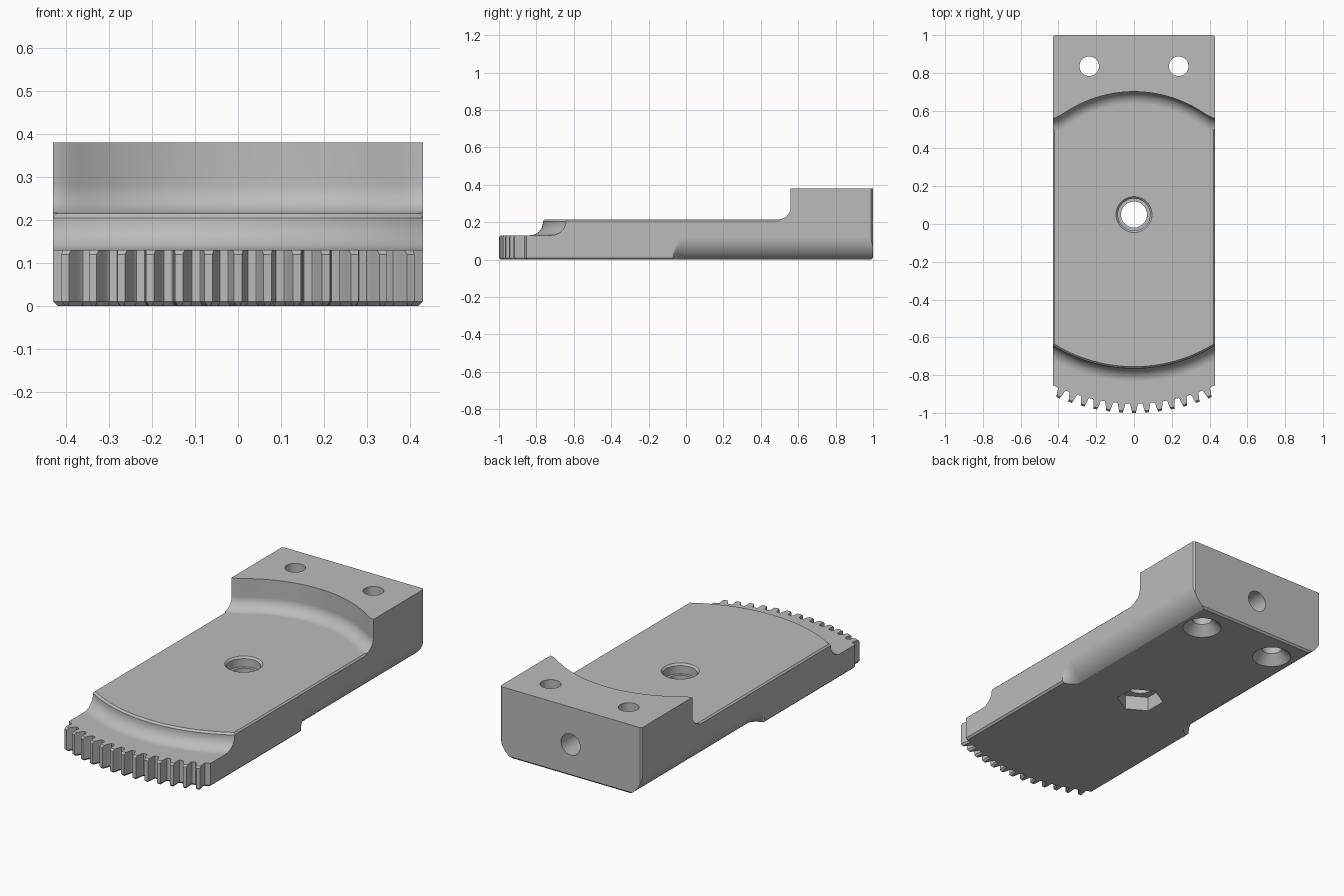
import bpy, bmesh, math
from math import sin, cos, pi, radians, sqrt

if "Cube" in bpy.data.objects:
    bpy.data.objects.remove(bpy.data.objects["Cube"])

PY = 0.05          # pivot hole centre on y; all arcs share it
HALF = 0.43        # half width of the plate
TOP, FLOOR, LIP = 0.38, 0.215, 0.13

grey = bpy.data.materials.new("grey_metal")
grey.diffuse_color = (0.5, 0.5, 0.5, 1)
grey.use_nodes = True
grey.node_tree.nodes["Principled BSDF"].inputs["Base Color"].default_value = grey.diffuse_color


def loft(name, loops):
    """Closed solid skinned through equal-length loops, capped at both ends."""
    bm = bmesh.new()
    rings = [[bm.verts.new(p) for p in lp] for lp in loops]
    n = len(rings[0])
    for a, b in zip(rings, rings[1:]):
        for i in range(n):
            j = (i + 1) % n
            bm.faces.new((a[i], a[j], b[j], b[i]))
    bm.faces.new(rings[0])
    bm.faces.new(rings[-1])
    bmesh.ops.recalc_face_normals(bm, faces=bm.faces)
    me = bpy.data.meshes.new(name)
    bm.to_mesh(me)
    bm.free()
    ob = bpy.data.objects.new(name, me)
    me.materials.append(grey)
    bpy.context.collection.objects.link(ob)
    return ob


def cut(cutter):
    """Subtract a cutter from the body and discard it."""
    cutter.hide_render = True
    mod = body.modifiers.new("cut", 'BOOLEAN')
    mod.operation, mod.solver, mod.object = 'DIFFERENCE', 'EXACT', cutter
    bpy.context.view_layer.objects.active = body
    bpy.ops.object.modifier_apply(modifier=mod.name)
    bpy.data.objects.remove(cutter)


def bore(name, x, y, profile, sides=48, turn=0.0):
    """Vertical hole from (radius, z) pairs."""
    cut(loft(name, [[(x + r * cos(turn + 2 * pi * i / sides),
                      y + r * sin(turn + 2 * pi * i / sides), z)
                     for i in range(sides)] for r, z in profile]))


def outline(d, z):
    """Plate outline with a toothed front arc, shrunk by d."""
    root, tip = 1.0 - d, 1.05 - d
    polar = []
    end = math.asin((HALF - d) / root)
    polar.append((-end, root))
    for k in range(-6, 7):
        c = radians(3.75 * k)
        for w, r in ((-0.024, root), (-0.019, root + 0.008), (-0.016, root + 0.025),
                     (-0.009, tip), (0.009, tip), (0.016, root + 0.025),
                     (0.019, root + 0.008), (0.024, root)):
            w -= math.copysign(min(d * 0.5, 0.005), w)
            polar.append((c + w / 1.03, r))
    polar.append((end, root))
    pts = [(r * sin(a), PY - r * cos(a), z) for a, r in polar]
    h, b, c = HALF - d, 1 - d, 0.01
    return pts + [(h, b - c, z), (h - c, b, z), (c - h, b, z), (-h, b - c, z)]


# Main body with a chamfered underside
body = loft("toothed_plate", [outline(0.01, 0), outline(0, 0.01), outline(0, TOP)])


# Recessed floor with a filleted, arched back wall
def floor_loop(d, z):
    pts = []
    for i in range(61):
        x = -0.5 + i / 60
        a = PY + sqrt((0.65 - d) ** 2 - x * x)
        b = 0.555 - d
        pts.append((x, (a + b + sqrt((a - b) ** 2 + 0.0004)) / 2, z))
    return pts + [(0.5, -1.2, z), (-0.5, -1.2, z)]


F = 0.065
fillet = [(F * (1 - sin(t)), FLOOR + F * (1 - cos(t)))
          for t in (pi / 2 * i / 10 for i in range(11))]
cut(loft("floor_cutter", [floor_loop(d, z) for d, z in fillet + [(0, 0.5)]]))

# Lowered toothed lip: swept profile around the pivot, also chamfers the tooth tops
S = 0.07
step = [(0.77, 0.25), (0.815, 0.205)]
step += [(0.815 + S * (1 - cos(t)), LIP + S * (1 - sin(t)))
         for t in (pi / 2 * i / 8 for i in range(9))]
step += [(1.04, LIP), (1.06, 0.11), (1.3, 0.11), (1.3, 0.25)]
cut(loft("lip_cutter", [[(r * sin(a), PY - r * cos(a), z) for r, z in step]
                        for a in (radians(-48 + 1.5 * i) for i in range(65))]))

R, H = 0.135, 0.12
for s in (-1, 1):
    # Rounded lower edges of the rear half, with a concave run-out
    amax = math.asin(H / R)
    arc = [(R * cos(amax * i / 12) - R, H - R * sin(amax * i / 12)) for i in range(13)]
    runs = [(1.1, 1.0)]
    runs += [(-0.07 * sin(t), cos(t)) for t in (radians(8.2 * i) for i in range(11))]
    loops = []
    for y, f in runs:
        sec = [(HALF + f * u, f * v) for u, v in arc]
        sec += [(sec[-1][0], -0.2), (0.6, -0.2), (0.6, f * H)]
        loops.append([(s * x, y, z) for x, z in sec])
    cut(loft("edge_cutter", loops))

    # Small chamfer along the floor's side edges
    tri = [(HALF - 0.018, FLOOR + 0.01), (HALF + 0.01, FLOOR - 0.018),
           (HALF + 0.01, FLOOR + 0.01)]
    cut(loft("chamfer_cutter", [[(s * x, y, z) for x, z in tri] for y in (-0.8, 0.5)]))

    # Countersunk screw holes
    bore("screw_hole", s * 0.237, 0.835,
         [(0.11, -0.01), (0.052, 0.05), (0.052, 0.5)], 32)

# Pivot hole with a top counterbore and a hexagonal nut pocket below
bore("pivot_hole", 0, PY, [(0.069, -0.1), (0.069, 0.16), (0.085, 0.16),
                           (0.085, FLOOR - 0.01), (0.105, FLOOR + 0.01)])
bore("nut_pocket", 0, PY, [(0.12, -0.1), (0.12, 0.08)], 6, pi / 2)

# Blind hole in the back face
cut(loft("back_hole", [[(r * cos(2 * pi * i / 32), y, 0.175 + r * sin(2 * pi * i / 32))
                        for i in range(32)] for r, y in ((0.058, 1.1), (0.058, 0.85))]))

# Smooth the curves and keep the flats clean
bpy.ops.object.select_all(action='DESELECT')
body.select_set(True)
bpy.context.view_layer.objects.active = body
bpy.ops.object.shade_smooth_by_angle(angle=radians(25))
wn = body.modifiers.new("flat_normals", 'WEIGHTED_NORMAL')
wn.keep_sharp = True
